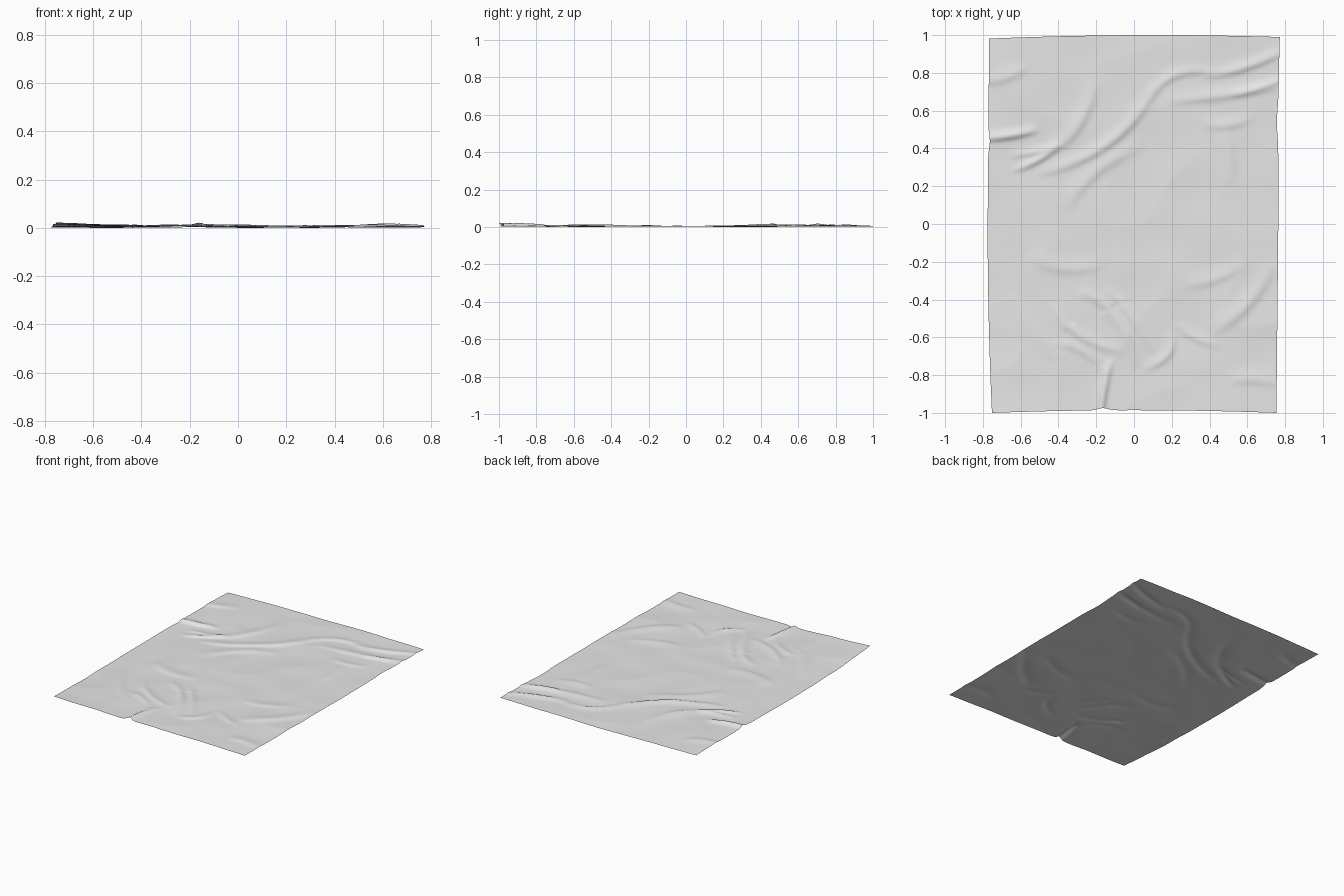
import bpy
import bmesh
import math
from mathutils import Vector, noise

cube = bpy.data.objects.get("Cube")
if cube:
    bpy.data.objects.remove(cube)

COLUMNS, ROWS = 124, 160

# Wrinkles as bent strokes: start, control point, end, height, width
upper_folds = [
    (-.84, .45, -.66, .45, -.5, .5, .016, .022),
    (-.64, .28, -.48, .33, -.38, .43, .013, .02),
    (-.66, .36, -.5, .37, -.4, .42, .008, .02),
    (-.44, .38, -.26, .48, -.2, .76, .009, .035),
    (-.52, .26, -.05, .36, .12, .74, .011, .03),
    (-.36, .07, -.25, .3, .06, .42, .008, .04),
    (.08, .64, .16, .84, .44, .8, .008, .025),
    (.36, .78, .6, .8, .84, .94, .01, .025),
    (.16, .65, .45, .66, .84, .74, .008, .03),
    (.5, .68, .66, .7, .84, .79, .008, .02),
    (.36, .53, .5, .49, .64, .57, .006, .03),
    (.48, .5, .53, .35, .51, .2, .005, .03),
    (-.84, .76, -.68, .74, -.56, .84, .007, .035),
]
lower_folds = [
    (-.18, -1.12, -.17, -.9, -.12, -.72, .017, .02),
    (-.42, -.42, -.34, -.64, -.04, -.68, .008, .025),
    (-.3, -.36, -.06, -.42, .02, -.76, .009, .028),
    (-.16, -.35, -.02, -.42, .1, -.68, .007, .022),
    (.2, -.56, .24, -.72, .05, -.77, .008, .024),
    (.22, -.52, .3, -.62, .46, -.65, .006, .025),
    (-.44, -.64, -.28, -.62, -.14, -.8, .006, .025),
    (.4, -.58, .64, -.46, .74, -.2, .009, .04),
    (.26, -.32, .42, -.33, .6, -.2, .006, .035),
    (-.56, -.16, -.38, -.3, -.14, -.2, .006, .04),
    (-.64, -.36, -.55, -.58, -.36, -.74, .005, .04),
    (.5, -.84, .62, -.8, .8, -.86, .006, .035),
]


def stroke(a, b, c, steps=18):
    """Points along a quadratic curve."""
    return [a.lerp(b, i / steps).lerp(b.lerp(c, i / steps), i / steps)
            for i in range(steps + 1)]


def raise_fold(bm, fold):
    """Lift the cloth along one stroke, steeper on its lower right side."""
    a, b, c = (Vector(fold[i:i + 2]) for i in (0, 2, 4))
    height, width = fold[6:]
    points = stroke(a, b, c)
    reach = width * 4
    low_x, high_x = min(p.x for p in points) - reach, max(p.x for p in points) + reach
    low_y, high_y = min(p.y for p in points) - reach, max(p.y for p in points) + reach
    for v in bm.verts:
        if not (low_x < v.co.x < high_x and low_y < v.co.y < high_y):
            continue
        best, along, side = reach, None, 0
        for i, (p, q) in enumerate(zip(points, points[1:])):
            step = q - p
            offset = v.co.xy - p
            t = min(max(offset.dot(step) / step.length_squared, 0), 1)
            gap = offset - step * t
            if gap.length < best:
                best, along = gap.length, (i + t) / (len(points) - 1)
                side = gap.x - gap.y
        if along is not None:
            spread = width * (0.65 if side > 0 else 1.3)
            taper = math.sin(math.pi * along) ** 0.7
            v.co.z += height * taper * math.exp(-(best / spread) ** 2)


def bump(value, centre, width):
    return math.exp(-((value - centre) / width) ** 2)


# Cloth sheet
bm = bmesh.new()
bmesh.ops.create_grid(bm, x_segments=COLUMNS, y_segments=ROWS, size=1)
for v in bm.verts:
    u, w = v.co.x, v.co.y
    # Slightly uneven outline
    left = -0.775 + 0.023 * max(-w, 0) ** 2 + 0.008 * max(w, 0) + 0.008 * bump(w, .45, .05)
    right = 0.764 - 0.01 * max(-w, 0) + 0.008 * max(w, 0) ** 4 - 0.008 * bump(w, .55, .1)
    front = -1 + 0.014 * (1 - u * u) + 0.012 * bump(u, -.22, .05)
    back = 1 - 0.014 * (u - .15) ** 2
    s, t = (u + 1) / 2, (w + 1) / 2
    v.co.x = left + (right - left) * s
    v.co.y = front + (back - front) * t
    # Broad soft creases
    p = Vector((v.co.x * 2.2 + v.co.y, v.co.y * 2.6 - v.co.x, 3.7))
    v.co.z = 0.006 - 0.008 * abs(noise.noise(p)) + 0.0025 * noise.noise(p * 2)
    # Lifted corner
    v.co.z += 0.02 * max(0, 1 - s * 3) * max(0, 1 - t * 5)
for fold in upper_folds + lower_folds:
    raise_fold(bm, fold)

# Settle the sheet on the ground
lowest = min(v.co.z for v in bm.verts)
for v in bm.verts:
    v.co.z = min(v.co.z - lowest, 0.034)
for face in bm.faces:
    face.smooth = True

mesh = bpy.data.meshes.new("cloth_sheet")
bm.to_mesh(mesh)
bm.free()
sheet = bpy.data.objects.new("cloth_sheet", mesh)
bpy.context.collection.objects.link(sheet)

# Plain fabric colour
fabric = bpy.data.materials.new("light_grey_fabric")
fabric.use_nodes = True
colour = (0.8, 0.8, 0.8, 1)
fabric.diffuse_color = colour
fabric.node_tree.nodes["Principled BSDF"].inputs["Base Color"].default_value = colour
mesh.materials.append(fabric)
